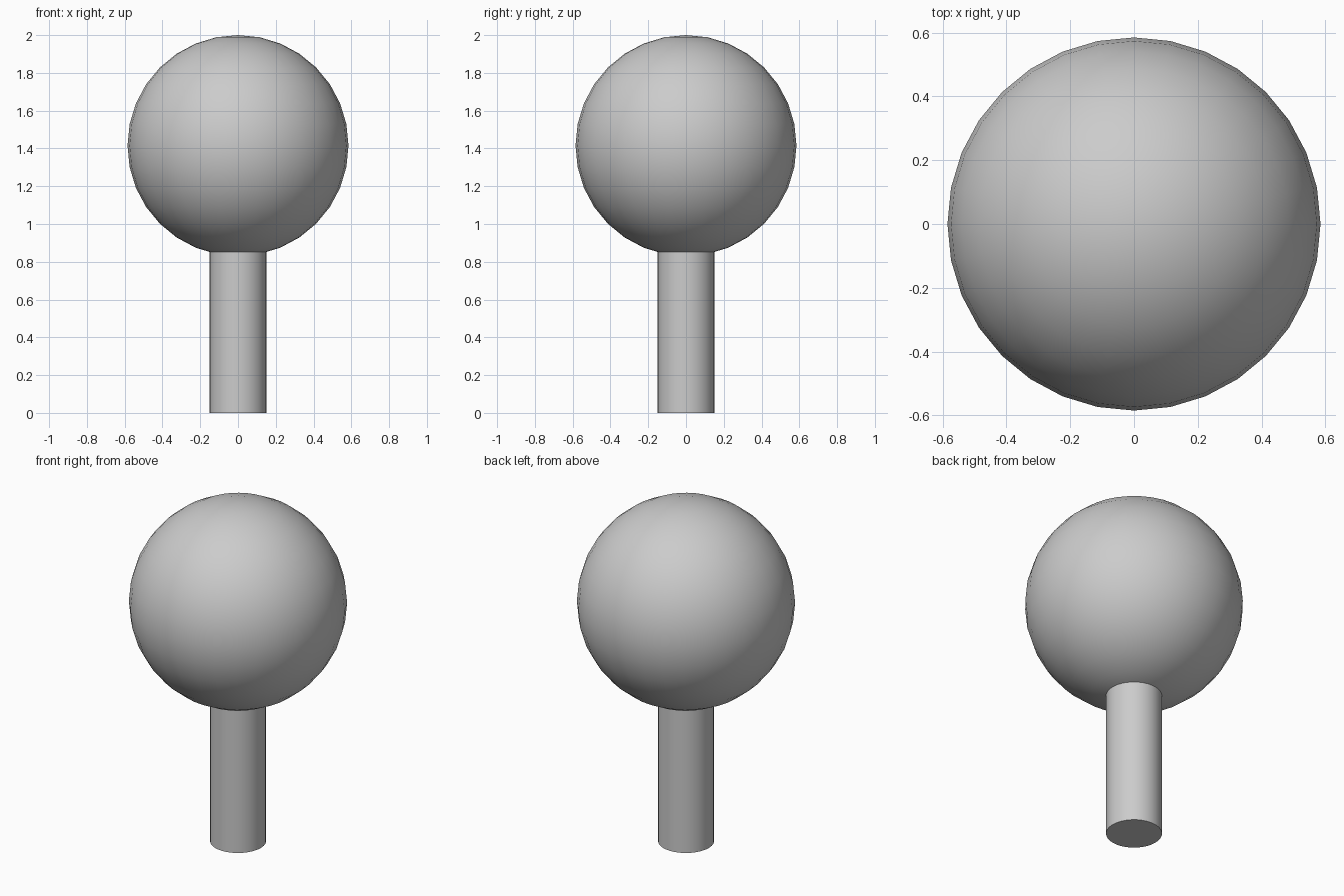
import bpy
from math import radians

if "Cube" in bpy.data.objects:
    bpy.data.objects.remove(bpy.data.objects["Cube"])

RADIUS, CENTRE_Z = 0.585, 1.415
STEM_RADIUS, STEM_TOP = 0.15, 1.0


def finish(name):
    obj = bpy.context.object
    obj.name = name
    bpy.ops.object.shade_smooth_by_angle(angle=radians(30))
    return obj


# round head
bpy.ops.mesh.primitive_uv_sphere_add(segments=32, ring_count=16, radius=RADIUS,
                                     location=(0, 0, CENTRE_Z))
finish("ball_head")

# straight stem, running a little way into the head
bpy.ops.mesh.primitive_cylinder_add(vertices=32, radius=STEM_RADIUS, depth=STEM_TOP,
                                    location=(0, 0, STEM_TOP / 2))
finish("stem")
